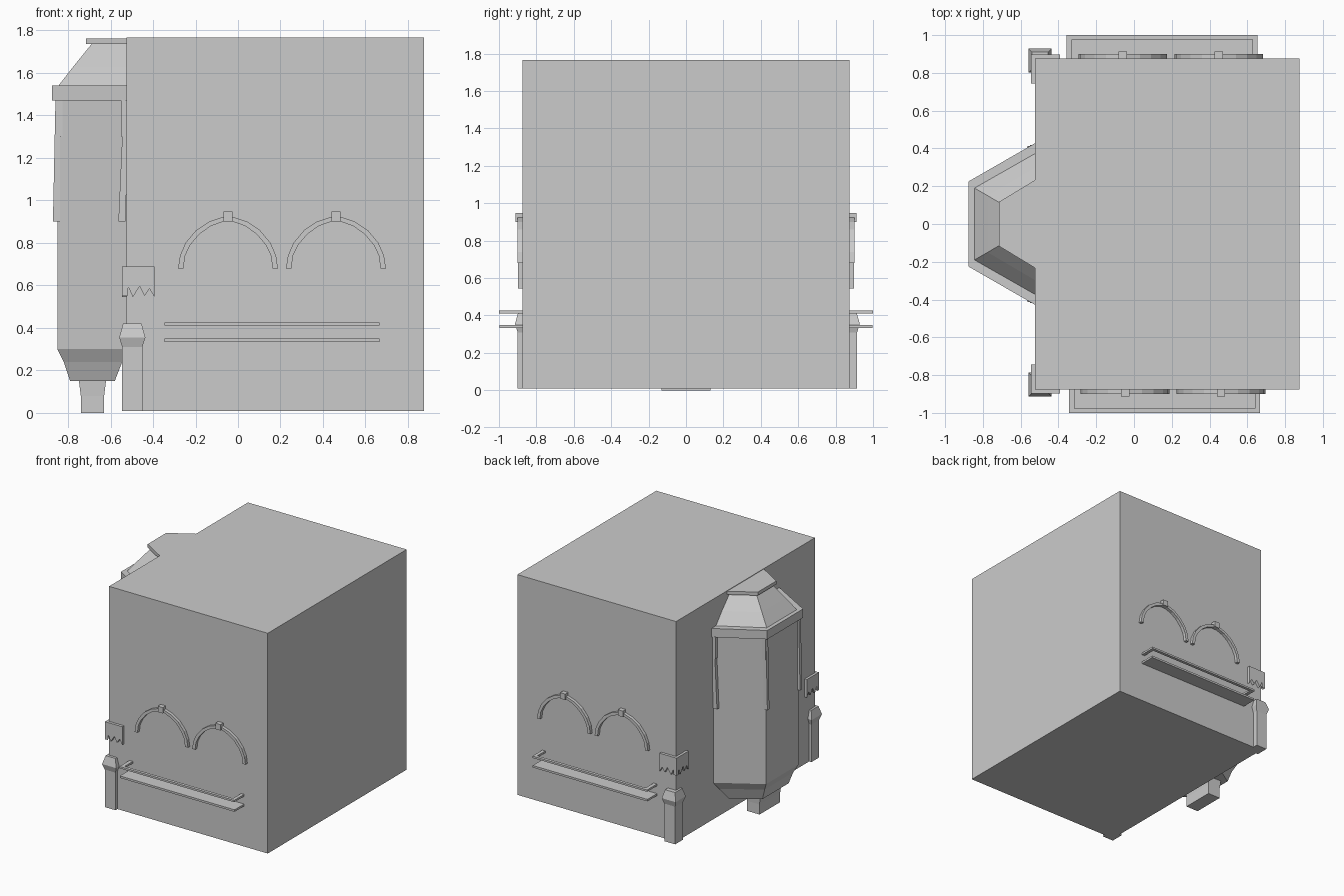
import bpy

if "Cube" in bpy.data.objects:
    bpy.data.objects.remove(bpy.data.objects["Cube"])


def mesh(name, verts, faces):
    me = bpy.data.meshes.new(name)
    me.from_pydata(verts, [], faces)
    me.update()
    ob = bpy.data.objects.new(name, me)
    bpy.context.collection.objects.link(ob)
    # consistent outward normals
    import bmesh
    bm = bmesh.new()
    bm.from_mesh(me)
    bmesh.ops.recalc_face_normals(bm, faces=bm.faces)
    bm.to_mesh(me)
    bm.free()
    return ob


def loft(name, rings):
    """Closed solid through rings with equal point counts."""
    n = len(rings[0])
    faces = [tuple(range(n)), tuple(range((len(rings) - 1) * n, len(rings) * n))]
    for r in range(len(rings) - 1):
        for i in range(n):
            j = (i + 1) % n
            faces.append((r * n + i, r * n + j, (r + 1) * n + j, (r + 1) * n + i))
    return mesh(name, [v for ring in rings for v in ring], faces)


def rect(x0, x1, y0, y1, z):
    return [(x0, y0, z), (x1, y0, z), (x1, y1, z), (x0, y1, z)]


def box(name, x0, x1, y0, y1, z0, z1):
    return loft(name, [rect(x0, x1, y0, y1, z0), rect(x0, x1, y0, y1, z1)])


def bay_ring(z, xf, yf, xb, yb):
    return [(xf, -yf, z), (xb, -yb, z), (xb, yb, z), (xf, yf, z)]


# Main block
box("building_block", -0.525, 0.875, -0.875, 0.875, 0.01, 1.766)

# Three-sided bay window with tapered underside, cornice, roof and cap
loft("bay_body", [bay_ring(0.15, -0.79, 0.165, -0.58, 0.295),
                  bay_ring(0.24, -0.82, 0.18, -0.545, 0.36),
                  bay_ring(0.30, -0.85, 0.205, -0.52, 0.405),
                  bay_ring(1.48, -0.85, 0.205, -0.52, 0.405)])
loft("bay_cornice", [bay_ring(1.47, -0.875, 0.226, -0.52, 0.43),
                     bay_ring(1.54, -0.875, 0.226, -0.52, 0.43)])
loft("bay_roof", [bay_ring(1.54, -0.845, 0.19, -0.52, 0.375),
                  bay_ring(1.63, -0.775, 0.15, -0.52, 0.30),
                  bay_ring(1.735, -0.69, 0.10, -0.52, 0.20)])
loft("bay_roof_cap", [bay_ring(1.735, -0.715, 0.117, -0.52, 0.235),
                      bay_ring(1.762, -0.715, 0.117, -0.52, 0.235)])
loft("bay_foot", [rect(-0.74, -0.63, -0.13, 0.13, 0.0),
                  rect(-0.74, -0.63, -0.13, 0.13, 0.08),
                  rect(-0.75, -0.62, -0.135, 0.135, 0.16)])

# Outer and inner outline of one half of an arch: offset from centre, height
OUTER = [(0.235, 0.68), (0.226, 0.74), (0.20, 0.80), (0.15, 0.86), (0.09, 0.90), (0.0, 0.93)]
INNER = [(0.21, 0.68), (0.202, 0.74), (0.178, 0.79), (0.134, 0.842), (0.08, 0.88), (0.0, 0.908)]
# Ragged flag outline: distance along wall, height
RAG = [(0, 0.69), (0.152, 0.69), (0.152, 0.545), (0.128, 0.585), (0.105, 0.55),
       (0.082, 0.595), (0.05, 0.545), (0.03, 0.59), (0, 0.55)]

for side, s, dx in (("front", -1, 0.0), ("back", 1, -0.012)):
    # Arched window hoods with keystones
    for k, cx in enumerate((-0.047 + dx, 0.461 + dx)):
        outline = ([(-x, z) for x, z in OUTER] + [(x, z) for x, z in OUTER[-2::-1]])
        inside = ([(-x, z) for x, z in INNER] + [(x, z) for x, z in INNER[-2::-1]])
        rings = []
        for (xo, zo), (xi, zi) in zip(outline, inside):
            rings.append([(cx + xo, s * 0.87, zo), (cx + xo, s * 0.90, zo),
                          (cx + xi, s * 0.90, zi), (cx + xi, s * 0.87, zi)])
        loft(f"{side}_window_hood_{k}", rings)
        box(f"{side}_keystone_{k}", cx - 0.022, cx + 0.022, s * 0.87, s * 0.912, 0.9, 0.947)

    # Balcony: floor slab and a U-shaped rail above it
    x0, x1 = -0.345 + dx, 0.667 + dx
    box(f"{side}_balcony_floor", x0, x1, s * 0.87, s * 0.996, 0.333, 0.349)
    plan = [(x0, 0.87), (x0, 1.0), (x1, 1.0), (x1, 0.87),
            (x1 - 0.027, 0.87), (x1 - 0.027, 0.976), (x0 + 0.03, 0.976), (x0 + 0.03, 0.87)]
    loft(f"{side}_balcony_rail", [[(x, s * y, z) for x, y in plan] for z in (0.411, 0.426)])

    # Square corner post with flared head
    o = 0.90 if s < 0 else 0.915
    loft(f"{side}_corner_post", [
        rect(-0.545 - g, -0.45 + g, s * (o - 0.10 - g), s * (o + g), z)
        for z, g in ((0.01, 0), (0.31, 0), (0.355, 0.014), (0.42, -0.004))])

    # Broken plaster fragment wrapping both faces of the corner
    loft(f"{side}_fragment_side", [[(-0.545 + d, s * y, z) for d, z in RAG]
                                   for y in (0.87, 0.897)])
    loft(f"{side}_fragment_bay_wall", [[(x, s * (0.897 - d), z) for d, z in RAG]
                                       for x in (-0.52, -0.545)])

    # Thin pilaster strips on the bay corners, thicker at the top
    for label, x, y in (("outer", -0.853, 0.205), ("inner", -0.545, 0.40)):
        box(f"{side}_bay_bracket_{label}", x - 0.006, x + 0.027,
            s * (y - 0.012), s * (y + 0.018), 1.30, 1.475)
        lean = 0.0 if label == "outer" else 0.014
        loft(f"{side}_bay_strip_{label}", [
            rect(x - 0.018, x + 0.016, s * (y - 0.012), s * (y + 0.014), 0.90),
            rect(x - 0.006 + lean, x + 0.016 + lean, s * (y - 0.012), s * (y + 0.014), 1.475)])
